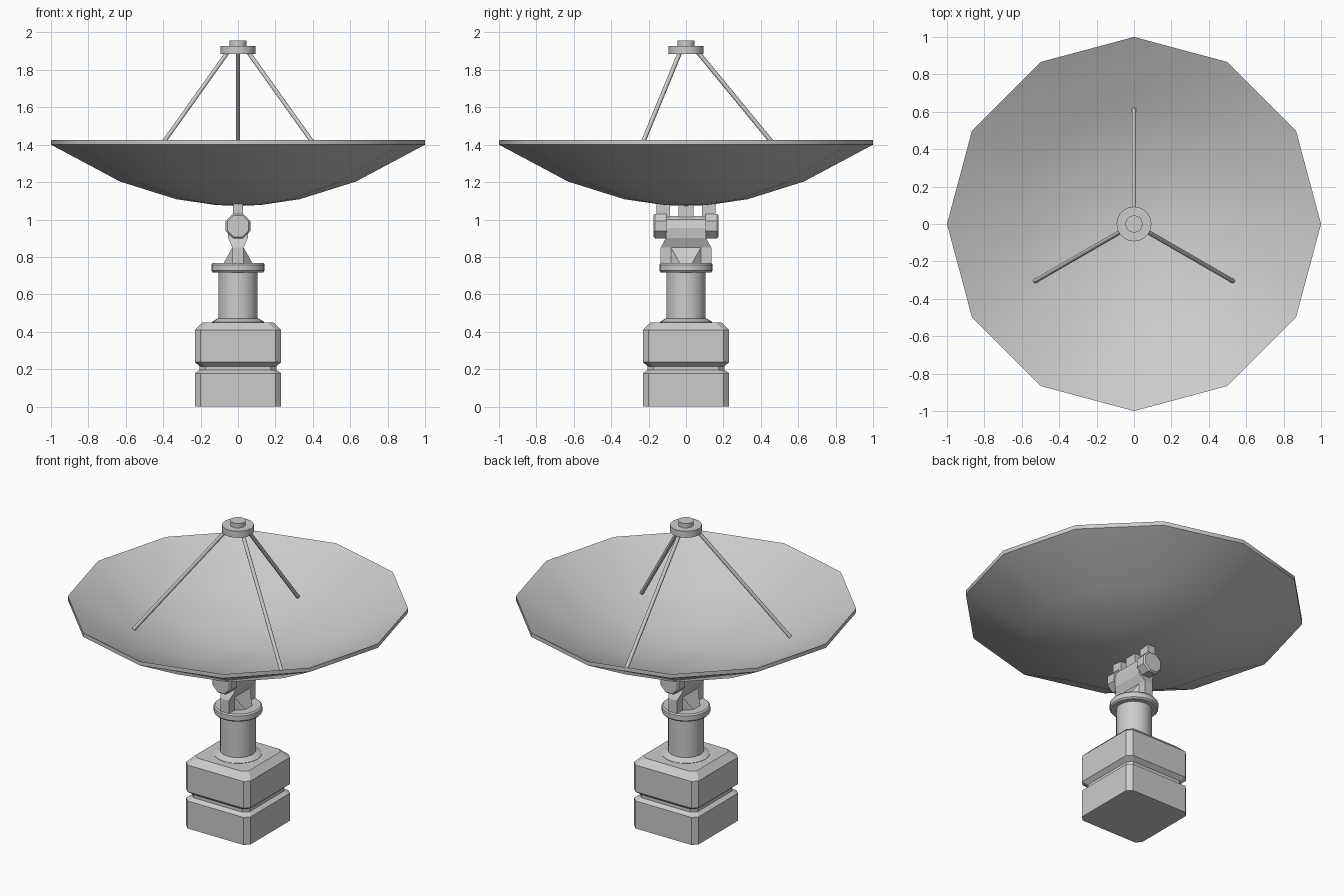
import bpy, bmesh
from math import pi, sin, cos, radians
from mathutils import Vector

if "Cube" in bpy.data.objects:
    bpy.data.objects.remove(bpy.data.objects["Cube"])


def finish(bm, name, smooth=None):
    bmesh.ops.recalc_face_normals(bm, faces=bm.faces)
    me = bpy.data.meshes.new(name)
    bm.to_mesh(me)
    bm.free()
    ob = bpy.data.objects.new(name, me)
    bpy.context.collection.objects.link(ob)
    if smooth:
        bpy.ops.object.select_all(action='DESELECT')
        ob.select_set(True)
        bpy.context.view_layer.objects.active = ob
        bpy.ops.object.shade_smooth_by_angle(angle=radians(smooth))
    return ob


def loft(name, rings, smooth=None):
    """Skin a stack of equal-length point rings and cap both ends."""
    bm = bmesh.new()
    vs = [[bm.verts.new(p) for p in r] for r in rings]
    n = len(vs[0])
    for a, b in zip(vs, vs[1:]):
        for i in range(n):
            j = (i + 1) % n
            bm.faces.new((a[i], a[j], b[j], b[i]))
    bm.faces.new(vs[0])
    bm.faces.new(vs[-1])
    return finish(bm, name, smooth)


def circle(r, z, n, phase=0.0):
    return [(r * cos(phase + 2 * pi * i / n), r * sin(phase + 2 * pi * i / n), z) for i in range(n)]


def lathe(name, profile, n, smooth=35):
    return loft(name, [circle(r, z, n) for r, z in profile], smooth)


def cut_square(h, c, z):
    """Square of half width h with corners cut by c."""
    k = h - c
    return [(h, -k, z), (h, k, z), (k, h, z), (-k, h, z),
            (-h, k, z), (-h, -k, z), (-k, -h, z), (k, -h, z)]


def box(name, x, y0, y1, z0, z1):
    return loft(name, [[(-x, y0, z), (x, y0, z), (x, y1, z), (-x, y1, z)] for z in (z0, z1)])


def rod(name, a, b, r, n=8):
    a, b = Vector(a), Vector(b)
    q = (b - a).to_track_quat('Z', 'Y')
    return loft(name, [[p + q @ Vector(c) for c in circle(r, 0, n)] for p in (a, b)], 50)


# Pedestal: two blocks with a groove between them
loft("pedestal", [cut_square(h, 0.03, z) for z, h in
     ((0, .23), (.178, .23), (.195, .205), (.215, .205), (.237, .23), (.41, .23), (.45, .19))])

# Column with foot flange and collar
lathe("column", [(.14, .44), (.14, .452), (.108, .472), (.105, .472), (.105, .725)], 24)
lathe("collar", [(.135, .718), (.143, .727), (.143, .758), (.135, .767)], 24)

# Yoke plate, swelling round the hinge
loft("yoke", [[(-x, -y, z), (x, -y, z), (x, y, z), (-x, y, z)] for z, x, y in
     ((.76, .03, .135), (.85, .03, .135), (.90, .052, .108), (.955, .058, .108),
      (1.0, .045, .108), (1.02, .02, .108))])

# Faceted gusset at the foot of the yoke
bm = bmesh.new()
for s in (-1, 1):
    for t in (-1, 1):
        bm.verts.new((.08 * s, .03 * t, .762))
        bm.verts.new((.03 * s, .08 * t, .762))
        bm.verts.new((.03 * s, .08 * t, .85))
bmesh.ops.convex_hull(bm, input=bm.verts)
finish(bm, "yoke_gusset")

# Hinge knobs (octagonal, along y) and tabs that hold the dish
for s, side in ((-1, "front"), (1, "back")):
    loft(side + "_hinge_knob",
         [[(x, s * y, .965 + v) for x, v, _ in circle(r, 0, 8, pi / 8)]
          for y, r in ((.105, .071), (.165, .071), (.175, .062))])
    ys = sorted((s * .085, s * .158))
    box(side + "_dish_tab", .027, ys[0], ys[1], .96, 1.088)
box("middle_dish_tab", .027, -.04, .04, .96, 1.083)

# Twelve-sided parabolic dish
radii = (.02, .12, .33, .63, 1.0)
bowl = [(r, 1.073 + .327 * r * r) for r in radii]
lathe("dish", bowl + [(r, z + .026) for r, z in reversed(bowl)], 12, 35)

# Three struts carrying the feed
for i in range(3):
    a = pi / 2 + i * 2 * pi / 3
    rod(f"strut_{i + 1}", (.055 * cos(a), .055 * sin(a), 1.905),
        (.612 * cos(a), .612 * sin(a), 1.228), .012)

# Feed head
lathe("feed_disc", [(.093, 1.886), (.093, 1.928)], 20)
lathe("feed_cap", [(.046, 1.92), (.046, 1.956)], 16)
